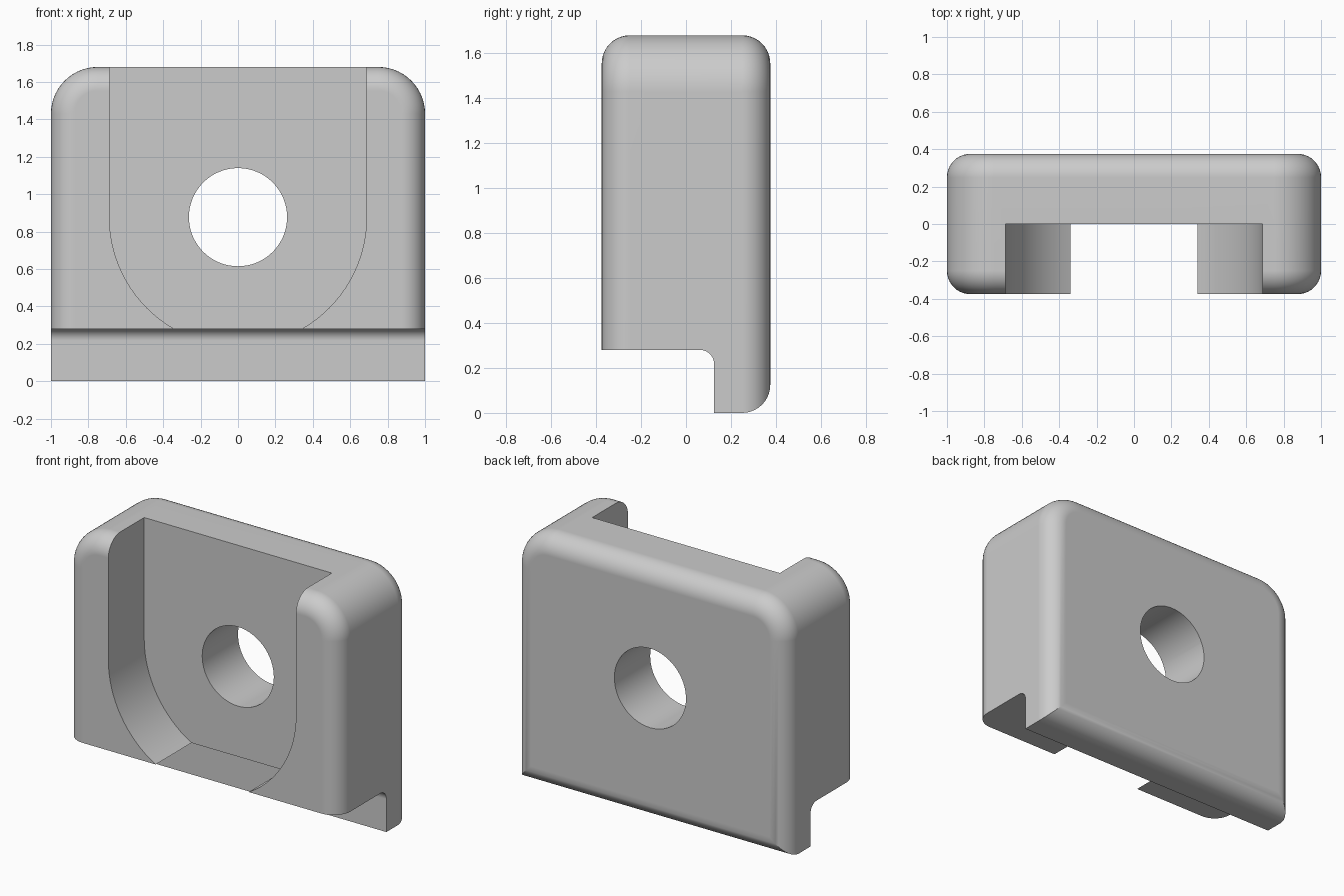
import bpy, bmesh, math
from math import sin, cos, pi

old = bpy.data.objects.get("Cube")
if old:
    bpy.data.objects.remove(old, do_unlink=True)

HEIGHT = 1.68        # overall height
HALF_DEPTH = 0.375
CORNER = 0.25        # top corner radius
FILLET = 0.125       # rim rounding front and back
AXIS_Z = 0.877       # height of hole and slot centre
STEP_Z = 0.28        # height of the lower notch

grey = bpy.data.materials.new("plain grey")
grey.use_nodes = True
colour = (0.6, 0.6, 0.6, 1)
grey.diffuse_color = colour
grey.node_tree.nodes["Principled BSDF"].inputs["Base Color"].default_value = colour


def arc(cx, cy, r, start, end, steps):
    return [(cx + r * cos(start + (end - start) * i / steps),
             cy + r * sin(start + (end - start) * i / steps)) for i in range(steps + 1)]


def loft(name, rings):
    """Skin a closed solid through matching rings of points."""
    bm = bmesh.new()
    loops = [[bm.verts.new(p) for p in ring] for ring in rings]
    n = len(loops[0])
    for a, b in zip(loops, loops[1:]):
        for i in range(n):
            j = (i + 1) % n
            bm.faces.new((a[i], a[j], b[j], b[i]))
    bm.faces.new(loops[0])
    bm.faces.new(loops[-1])
    bmesh.ops.recalc_face_normals(bm, faces=bm.faces)
    mesh = bpy.data.meshes.new(name)
    bm.to_mesh(mesh)
    bm.free()
    mesh.materials.append(grey)
    obj = bpy.data.objects.new(name, mesh)
    bpy.context.collection.objects.link(obj)
    return obj


def outline(inset, y):
    """Block outline: rounded top corners, square bottom corners."""
    w, r, cz = 1 - CORNER, CORNER - inset, HEIGHT - CORNER
    pts = [(inset - 1, inset), (1 - inset, inset)]
    pts += arc(w, cz, r, 0, pi / 2, 14) + arc(-w, cz, r, pi / 2, pi, 14)
    return [(x, y, z) for x, z in pts]


# Block with filleted front and back rims
profile = [(FILLET * (1 - cos(t)), HALF_DEPTH - FILLET * (1 - sin(t)))
           for t in [pi / 2 * k / 10 for k in range(11)]]
rings = [(FILLET * (1 - sin(k * pi / 20)), HALF_DEPTH - FILLET * (1 - cos(k * pi / 20)))
         for k in range(11)]
body = loft("bracket_body", [outline(d, -y) for d, y in rings] +
            [outline(d, y) for d, y in reversed(rings)])

# Round-bottomed slot in the front, open at the top
slot = arc(0, AXIS_Z, 0.6875, pi, 2 * pi, 48) + [(0.6875, 2), (-0.6875, 2)]
slot_cutter = loft("slot_cutter", [[(x, y, z) for x, z in slot] for y in (-1, 0)])

# Notch under the front with a rounded inner corner
notch = [(-1, -1), (0.125, -1)] + arc(0.0625, STEP_Z - 0.0625, 0.0625, 0, pi / 2, 8) + [(-1, STEP_Z)]
notch_cutter = loft("notch_cutter", [[(x, y, z) for y, z in notch] for x in (-2, 2)])

# Round through hole
hole = arc(0, AXIS_Z, 0.2625, 0, 2 * pi, 64)[:-1]
hole_cutter = loft("hole_cutter", [[(x, y, z) for x, z in hole] for y in (-1, 1)])

bpy.ops.object.select_all(action='DESELECT')
body.select_set(True)
bpy.context.view_layer.objects.active = body
for cutter in (slot_cutter, notch_cutter, hole_cutter):
    cutter.hide_render = True
    mod = body.modifiers.new(cutter.name, 'BOOLEAN')
    mod.operation = 'DIFFERENCE'
    mod.solver = 'EXACT'
    mod.object = cutter
    bpy.ops.object.modifier_apply(modifier=mod.name)
    bpy.data.objects.remove(cutter, do_unlink=True)

# Smooth fillets, crisp edges, flat large faces
bpy.ops.object.shade_smooth_by_angle(angle=math.radians(30))
weighted = body.modifiers.new("flat faces", 'WEIGHTED_NORMAL')
weighted.keep_sharp = True
